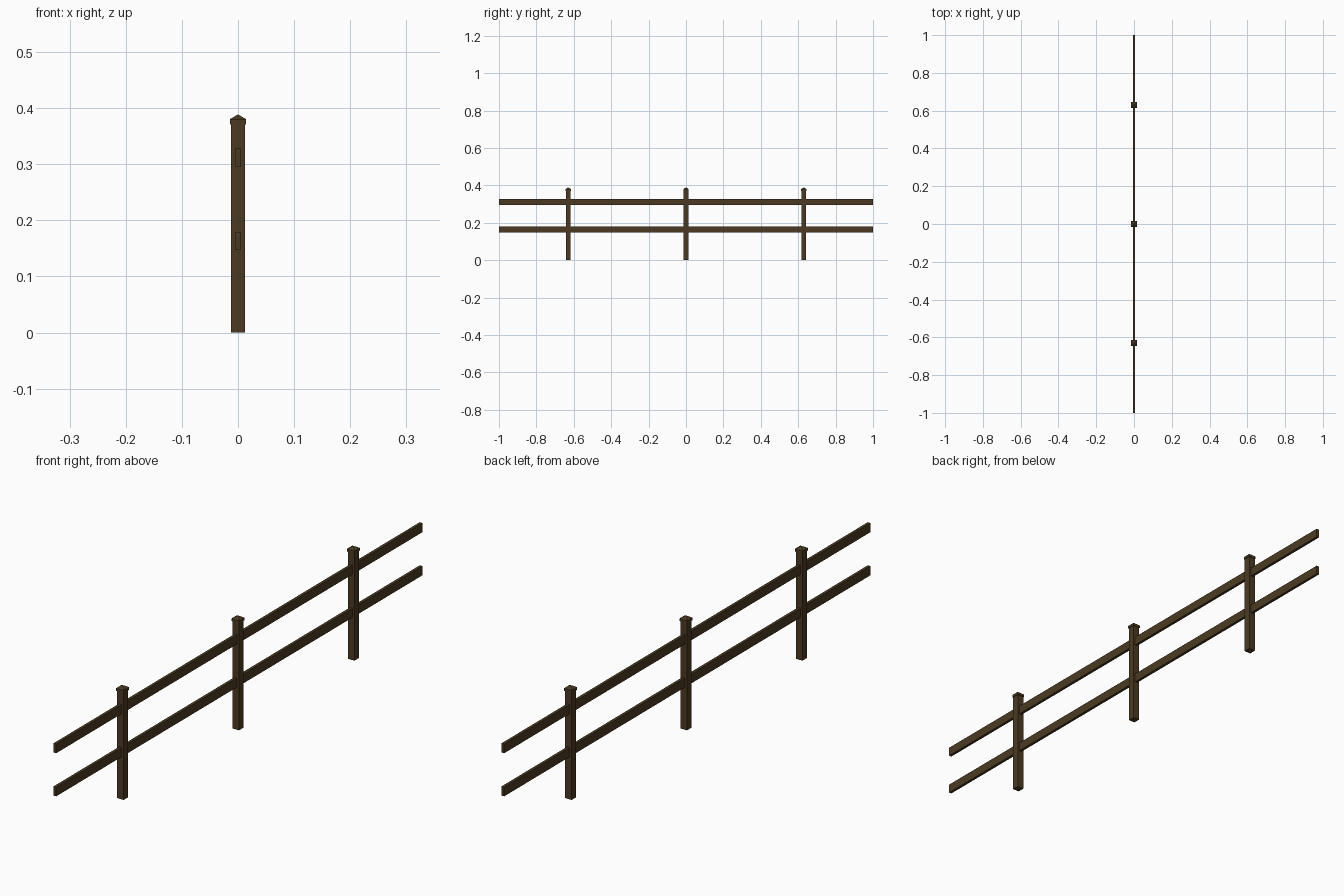
import bpy, bmesh

if "Cube" in bpy.data.objects:
    bpy.data.objects.remove(bpy.data.objects["Cube"])

wood = bpy.data.materials.new("dark_wood")
wood.diffuse_color = (0.07, 0.042, 0.016, 1)
wood.use_nodes = True
wood.node_tree.nodes["Principled BSDF"].inputs["Base Color"].default_value = wood.diffuse_color


def finish(name, bm):
    bmesh.ops.recalc_face_normals(bm, faces=bm.faces)
    mesh = bpy.data.meshes.new(name)
    bm.to_mesh(mesh)
    bm.free()
    mesh.materials.append(wood)
    obj = bpy.data.objects.new(name, mesh)
    bpy.context.collection.objects.link(obj)
    return obj


def box(name, y, half_x, half_y, z0, z1, peak=None):
    """Box from z0 to z1; an optional peak turns the top into a pyramid."""
    bm = bmesh.new()
    bmesh.ops.create_cube(bm, size=2)
    for v in bm.verts:
        v.co = (v.co.x * half_x, y + v.co.y * half_y, z1 if v.co.z > 0 else z0)
    if peak is not None:
        top = [f for f in bm.faces if f.calc_center_median().z > z1 - 1e-5]
        apex = bmesh.ops.poke(bm, faces=top)["verts"][0]
        apex.co.z = peak
    return finish(name, bm)


# posts with pyramid caps
for label, y in (("front", -0.63), ("middle", 0.0), ("back", 0.63)):
    box(label + "_post", y, 0.0125, 0.0125, 0.0, 0.371)
    box(label + "_post_cap", y, 0.0147, 0.0147, 0.371, 0.380, peak=0.389)

# rails running through the posts
for label, z in (("lower", 0.163), ("upper", 0.312)):
    box(label + "_rail", 0.0, 0.005, 1.0, z - 0.016, z + 0.016)
